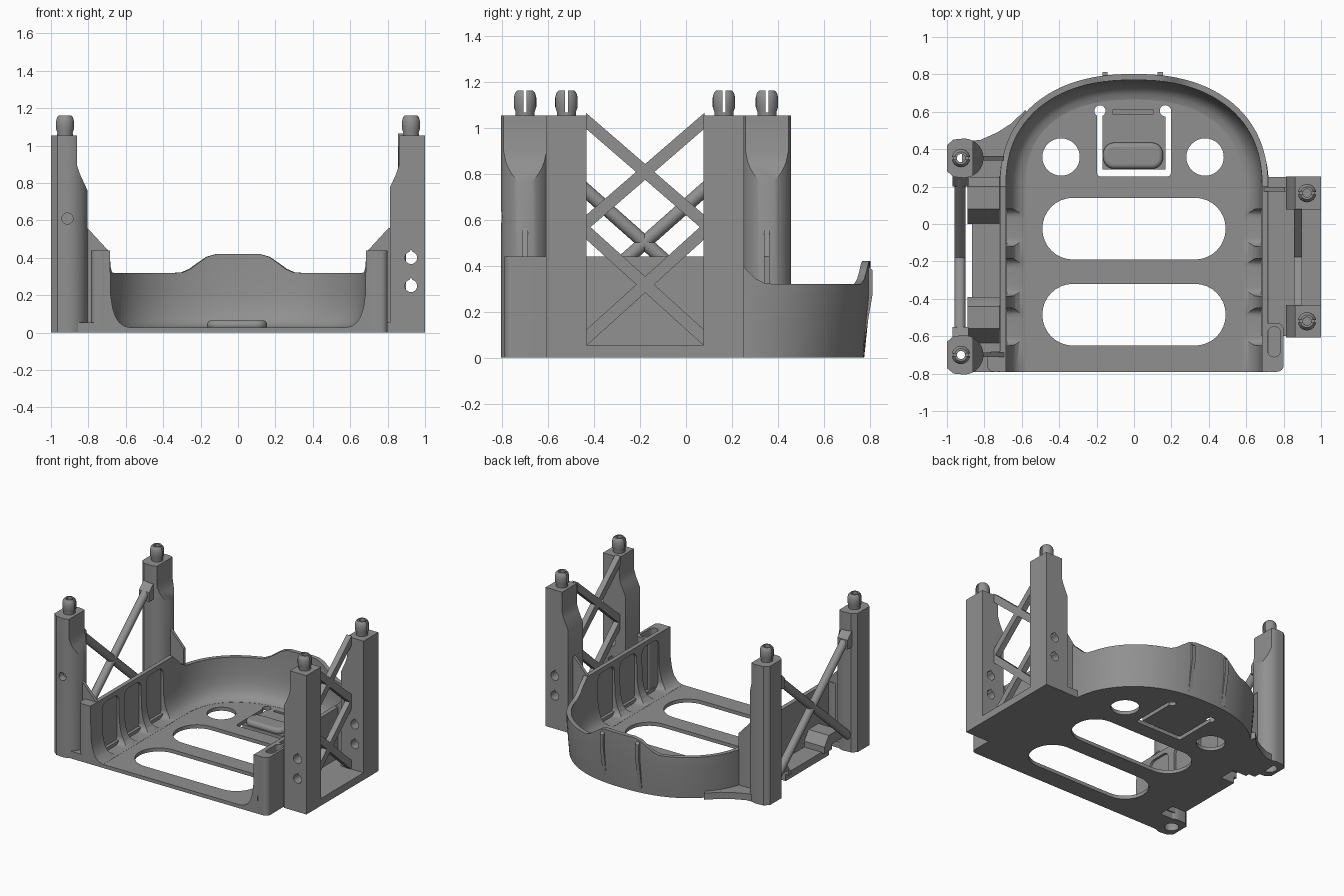
import bpy, bmesh, math
from mathutils import Vector

if "Cube" in bpy.data.objects:
    bpy.data.objects.remove(bpy.data.objects["Cube"])

grey = bpy.data.materials.new("mid_grey")
grey.diffuse_color = (0.28, 0.28, 0.28, 1)
grey.use_nodes = True
grey.node_tree.nodes["Principled BSDF"].inputs["Base Color"].default_value = grey.diffuse_color


def finish(name, bm, smooth=True):
    bmesh.ops.recalc_face_normals(bm, faces=bm.faces)
    me = bpy.data.meshes.new(name)
    bm.to_mesh(me)
    bm.free()
    me.materials.append(grey)
    ob = bpy.data.objects.new(name, me)
    bpy.context.collection.objects.link(ob)
    return ob


def prism(name, pts, lo, hi, axis="z"):
    """Extrude a 2D outline along an axis (z: x,y / y: x,z / x: y,z)."""
    put = {"z": lambda a, b, h: (a, b, h), "y": lambda a, b, h: (a, h, b),
           "x": lambda a, b, h: (h, a, b)}[axis]
    bm = bmesh.new()
    low = [bm.verts.new(put(a, b, lo)) for a, b in pts]
    top = [bm.verts.new(put(a, b, hi)) for a, b in pts]
    bm.faces.new(low)
    bm.faces.new(top)
    for i in range(len(pts)):
        j = (i + 1) % len(pts)
        bm.faces.new((low[i], low[j], top[j], top[i]))
    return finish(name, bm)


def rect(x0, x1, y0, y1, r=0.0):
    if r == 0:
        return [(x0, y0), (x1, y0), (x1, y1), (x0, y1)]
    out = []
    corners = [(x1 - r, y1 - r), (x0 + r, y1 - r), (x0 + r, y0 + r), (x1 - r, y0 + r)]
    for k, (cx, cy) in enumerate(corners):
        for i in range(9):
            a = math.pi / 2 * (k + i / 8)
            out.append((cx + r * math.cos(a), cy + r * math.sin(a)))
    return out


def circle(cx, cy, r, n=32):
    return [(cx + r * math.cos(2 * math.pi * i / n), cy + r * math.sin(2 * math.pi * i / n))
            for i in range(n)]


def box(name, x0, x1, y0, y1, z0, z1, r=0.0):
    return prism(name, rect(x0, x1, y0, y1, r), z0, z1)


def cut(ob, cutters):
    bpy.context.view_layer.objects.active = ob
    for c in cutters:
        m = ob.modifiers.new("cut", "BOOLEAN")
        m.operation, m.solver, m.object = "DIFFERENCE", "EXACT", c
        bpy.ops.object.modifier_apply(modifier=m.name)
        bpy.data.objects.remove(c)
    return ob


def bar(name, p, q, r, sides):
    p, q = Vector(p), Vector(q)
    bm = bmesh.new()
    bmesh.ops.create_cone(bm, cap_ends=True, segments=sides, radius1=r, radius2=r,
                          depth=(q - p).length)
    if sides == 4:
        bmesh.ops.rotate(bm, verts=bm.verts, matrix=Vector((1, 0, 0)).rotation_difference(
            Vector((1, 1, 0))).to_matrix())
    # bars lie in the y-z plane, so a turn about x keeps square bars upright
    d = q - p
    rot = Vector((0, 0, 1)).rotation_difference(d).to_matrix()
    bmesh.ops.rotate(bm, verts=bm.verts, matrix=rot)
    bmesh.ops.translate(bm, verts=bm.verts, vec=(p + q) / 2)
    return finish(name, bm)


def ease(t):
    t = min(max(t, 0), 1)
    return t * t * (3 - 2 * t)


# U-shaped path of the tray's inner wall
arc = []
for i in range(49):
    a = math.pi * i / 48
    c, s = math.cos(a), max(math.sin(a), 0)
    arc.append((math.copysign(abs(c) ** (2 / 2.3), c) * 0.685, 0.2 + 0.57 * s ** (2 / 2.3)))
side_y = [-0.79, -0.5, -0.2, 0.1]
path = [Vector((0.685, y)) for y in side_y] + [Vector(p) for p in arc]
path += [Vector((-0.685, y)) for y in reversed(side_y)]
normals = []
for i in range(len(path)):
    t = path[min(i + 1, len(path) - 1)] - path[max(i - 1, 0)]
    normals.append(Vector((-t.y, t.x)).normalized())    # points inward


def wall_height(p):
    if p.y > 0.6:
        return 0.32 + 0.10 * ease((0.31 - abs(p.x)) / 0.19)
    return 0.32 + 0.12 * (1 - min(max((p.y - 0.22) / 0.14, 0), 1)) ** 2


# Tray wall with a rounded foot, lofted along the path
bm = bmesh.new()
rings = []
for p, n in zip(path, normals):
    h = wall_height(p)
    foot = -0.035 + 0.03 * ease((p.y - 0.25) / 0.4)
    section = [(foot, 0), (-0.032, 0.26), (-0.032, h), (0, h), (0.004, 0.2), (0.015, 0.13),
               (0.03, 0.085), (0.05, 0.055), (0.075, 0.036), (0.105, 0.028), (0.105, 0)]
    rings.append([bm.verts.new((*(p + n * o), z)) for o, z in section])
for a, b in zip(rings, rings[1:]):
    for k in range(len(a)):
        j = (k + 1) % len(a)
        bm.faces.new((a[k], a[j], b[j], b[k]))
bm.faces.new(rings[0])
bm.faces.new(rings[-1])
wall = finish("tray_wall", bm)
pockets = []
for y in (-0.55, -0.285, -0.02):
    for s in (-1, 1):
        x0, x1 = sorted((s * 0.57, s * 0.702))
        pockets.append(prism("pocket", rect(y - 0.1, y + 0.1, 0.03, 0.405, 0.05), x0, x1, "x"))
cut(wall, pockets)

# Tray floor with slots, round holes and the latch slit
floor = prism("tray_floor", [tuple(p + n * 0.06) for p, n in zip(path, normals)], 0, 0.027)
holes = [rect(-0.49, 0.49, -0.19, 0.14, 0.164), rect(-0.49, 0.49, -0.65, -0.32, 0.164),
         circle(-0.39, 0.358, 0.1), circle(0.38, 0.358, 0.1),
         rect(-0.197, -0.168, 0.27, 0.61), rect(0.168, 0.197, 0.27, 0.61),
         rect(-0.196, 0.196, 0.255, 0.292, 0.015),
         circle(-0.182, 0.605, 0.03), circle(0.168, 0.605, 0.03)]
cutters = [prism("hole", h, -0.1, 0.1) for h in holes]
cutters.append(box("groove", -0.115, 0.105, 0.588, 0.61, 0.015, 0.1))
cut(floor, cutters)

# Rounded latch grip on the tongue
grip = box("latch_grip", -0.165, 0.155, 0.295, 0.435, 0.015, 0.066, 0.06)
m = grip.modifiers.new("round", "BEVEL")
m.width, m.segments, m.limit_method, m.angle_limit = 0.022, 4, "ANGLE", 0.8

# Small ribs on the outside of the back wall
for x in (-0.155, 0.14):
    prism("back_rib", [(0.765, 0.03), (0.77, 0.03), (0.812, 0.28), (0.812, 0.38), (0.79, 0.4)],
          x - 0.014, x + 0.014, "x")

# Base ledges beside the tray
base_l = box("left_base", -0.865, -0.68, -0.79, 0.36, 0, 0.055)
cut(base_l, [box("notch", -1, -0.75, y, y + 0.13, -0.1, 0.1) for y in (-0.61, 0.04)])
box("right_base", 0.68, 1.0, -0.6, 0.25, 0, 0.055)
prism("rear_flange", [(-0.92, 0.44), (-0.82, 0.45), (-0.73, 0.49), (-0.66, 0.535), (-0.58, 0.61),
                      (-0.56, 0.56), (-0.64, 0.4), (-0.66, 0.2), (-0.92, 0.2)], 0, 0.05)

# Hoods above the left notches
for y in (-0.64, 0.0):
    hood = prism("notch_hood", [(y, 0.05), (y + 0.08, 0.17), (y + 0.2, 0.17), (y + 0.25, 0.1),
                                (y + 0.25, 0.05)], -0.89, -0.72, "x")
    cut(hood, [box("hollow", -1, -0.75, y + 0.04, y + 0.16, 0, 0.09)])

# Front end posts of the side walls
box("left_end_post", -0.785, -0.69, -0.79, -0.68, 0, 0.44, 0.035)
post = box("right_end_post", 0.69, 0.8, -0.79, -0.53, 0, 0.44, 0.035)
cut(post, [box("pocket", 0.716, 0.782, -0.71, -0.55, 0.06, 0.6, 0.03)])

# Corner pillars with hollow cores, a slanted inner shoulder and split snap pegs
PEG = [(0.022, 1.03), (0.042, 1.03), (0.042, 1.07), (0.049, 1.09), (0.049, 1.13), (0.044, 1.15),
       (0.034, 1.162), (0.022, 1.162)]
for name, s, y in (("left_front", -1, -0.7), ("left_rear", -1, 0.352),
                   ("right_front", 1, -0.52), ("right_rear", 1, 0.165)):
    if s < 0:
        r = 0.105
        outline = [(-1, y - 0.07), (-0.965, y - 0.1), (-0.91, y - r)]
        outline += [(-0.91 + r * math.cos(a), y + r * math.sin(a))
                    for a in [math.pi * (i / 20 - 0.5) for i in range(1, 20)]]
        outline += [(-0.91, y + r), (-0.965, y + 0.1), (-1, y + 0.07)]
    else:
        outline = rect(0.812, 1.0, y - 0.088, y + 0.088)
    pillar = prism(name + "_pillar", outline, 0, 1.053)
    px = s * 0.925
    shoulder = [(s * 0.862, 1.2), (s * 0.862, 0.9), (s * 0.846, 0.85), (s * 0.8, 0.75),
                (s * 0.7, 0.75), (s * 0.7, 1.2)]
    tools = [prism("shoulder", shoulder, y - 0.2, y + 0.2, "y"),
             prism("core", circle(px, y, 0.022, 20), -0.1, 1.2),
             prism("socket", circle(px, y, 0.05, 24), -0.1, 0.12)]
    for z in ((0.25, 0.4) if s > 0 else ()):
        drop = [p for p in circle(0.925, z, 0.033, 24)]
        drop[6] = (0.925, z + 0.045)
        tools.append(prism("cross_hole", drop, y - 0.2, y + 0.2, "y"))
    if name == "left_front":
        tools.append(prism("blind_hole", circle(-0.912, 0.61, 0.03, 20), y - 0.2, y - 0.05, "y"))
    cut(pillar, tools)
    bm = bmesh.new()
    ring = [[bm.verts.new((px + r * math.cos(k * math.pi / 12), y + r * math.sin(k * math.pi / 12), z))
             for r, z in PEG] for k in range(24)]
    for k in range(24):
        a, b = ring[k], ring[(k + 1) % 24]
        for i in range(len(PEG)):
            j = (i + 1) % len(PEG)
            bm.faces.new((a[i], a[j], b[j], b[i]))
    peg = finish(name + "_peg", bm)
    cut(peg, [box("slit", px - 0.1, px + 0.1, y - 0.007, y + 0.007, 1.065, 1.3)])
    # Thin gusset from the pillar to the tray wall, where one stands beside it
    if name != "right_front":
        gy = y + (0.02 if s > 0 else 0.0)
        prism(name + "_gusset", [(s * 0.83, 0.05), (s * 0.83, 0.56), (s * 0.805, 0.56),
                                 (s * 0.695, 0.44), (s * 0.695, 0.05)],
              gy - 0.012, gy + 0.012, "y")

# Crossed braces between the right pillars
for k, (lo, hi) in enumerate(((0.085, 0.55), (0.585, 1.03))):
    for a, b in ((lo, hi), (hi, lo)):
        dy, dz = 0.51, b - a
        w = 0.026 * math.hypot(dy, dz) / dy
        prism("right_brace", [(-0.435, a - w), (0.08, b - w), (0.08, b + w), (-0.435, a + w)],
              0.855, 0.898, "x")

# Crossed round braces between the left pillars, with sockets at the upper ends
bar("left_brace", (-0.93, -0.62, 0.89), (-0.93, 0.26, 0.11), 0.03, 16)
bar("left_brace", (-0.93, -0.62, 0.11), (-0.93, 0.26, 0.89), 0.03, 16)
for e, d in ((-0.61, 1), (0.26, -1)):
    prism("brace_socket", [(e, 0.8), (e + d * 0.06, 0.8), (e + d * 0.06, 0.87), (e, 0.93)],
          -0.97, -0.885, "x")

# Smooth curved faces, keep hard edges
bpy.ops.object.select_all(action="DESELECT")
for ob in bpy.context.scene.objects:
    ob.select_set(True)
    bpy.context.view_layer.objects.active = ob
bpy.ops.object.shade_smooth_by_angle(angle=math.radians(32))
